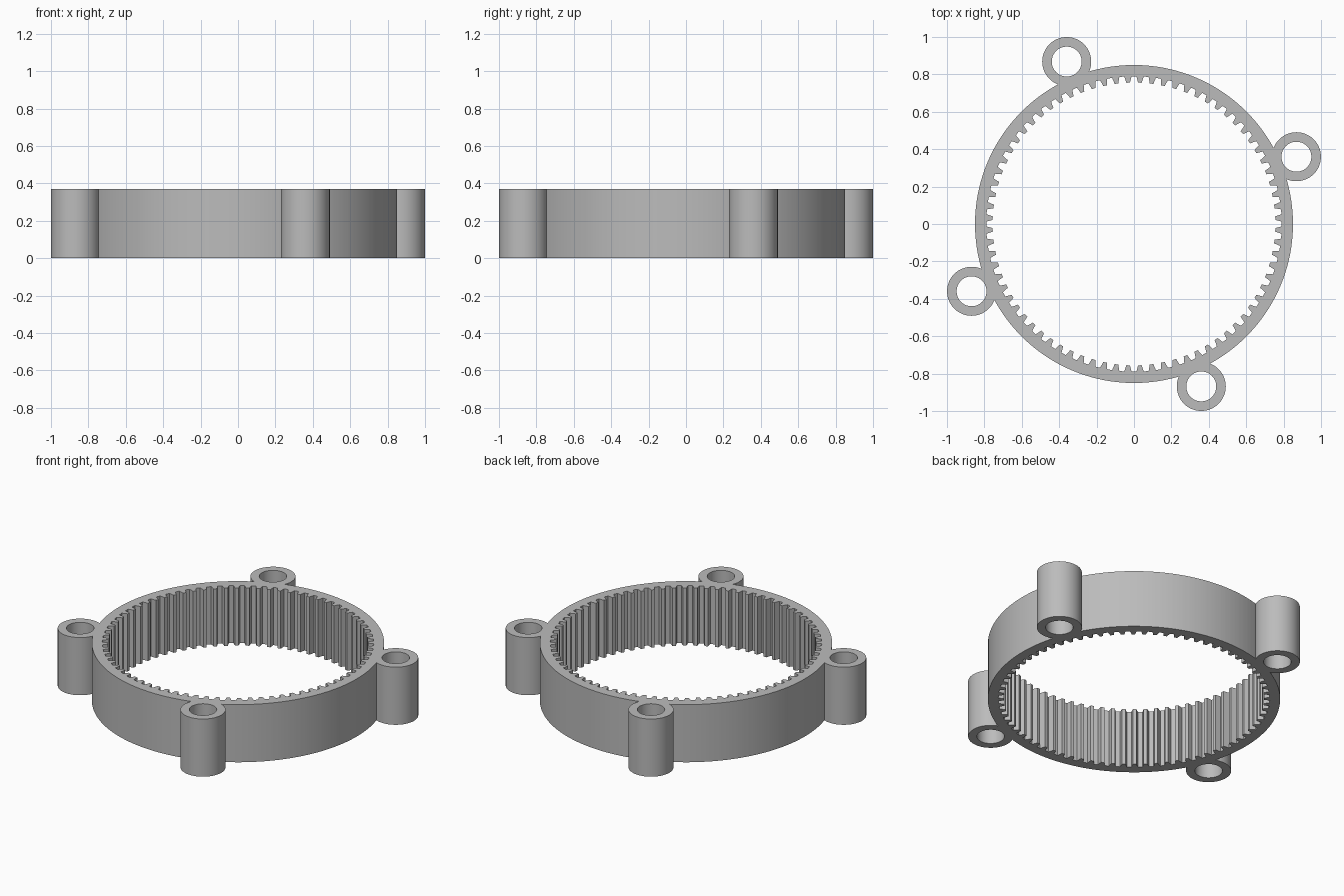
import bpy
import bmesh
from math import cos, sin, pi, radians

if "Cube" in bpy.data.objects:
    bpy.data.objects.remove(bpy.data.objects["Cube"], do_unlink=True)

HEIGHT = 0.37
OUTER, ROOT, PITCH, TIP = 0.85, 0.79, 0.774, 0.756
TEETH = 76
BOSS_DIST, BOSS_R, HOLE_R = 0.94, 0.131, 0.08

grey = bpy.data.materials.new("grey metal")
grey.use_nodes = True
colour = (0.5, 0.5, 0.5, 1)
grey.diffuse_color = colour
grey.node_tree.nodes["Principled BSDF"].inputs["Base Color"].default_value = colour


def extruded_ring(name, inner, outer, centre=(0, 0)):
    """Closed ring between two matching loops of (angle, radius), raised to HEIGHT."""
    bm = bmesh.new()

    def loop(points, z):
        return [bm.verts.new((centre[0] + r * cos(a), centre[1] + r * sin(a), z))
                for a, r in points]

    loops = [loop(inner, 0), loop(outer, 0), loop(outer, HEIGHT), loop(inner, HEIGHT)]
    n = len(inner)
    for k in range(4):
        a, b = loops[k], loops[(k + 1) % 4]
        for i in range(n):
            j = (i + 1) % n
            bm.faces.new((a[i], a[j], b[j], b[i]))
    bmesh.ops.recalc_face_normals(bm, faces=bm.faces)
    mesh = bpy.data.meshes.new(name)
    bm.to_mesh(mesh)
    bm.free()
    mesh.materials.append(grey)
    obj = bpy.data.objects.new(name, mesh)
    bpy.context.collection.objects.link(obj)
    return obj


# Toothed ring: each tooth is a tapered bump pointing inwards, gap centred on the axes
step = 2 * pi / TEETH
tooth = [(0.2, ROOT), (0.27, PITCH), (0.34, TIP), (0.66, TIP), (0.73, PITCH), (0.8, ROOT)]
teeth = [((t + f) * step, r) for t in range(TEETH) for f, r in tooth]
gear = extruded_ring("ring_gear", teeth, [(a, OUTER) for a, _ in teeth])

# Four mounting bosses with through holes, merged into the ring
bpy.context.view_layer.objects.active = gear
gear.select_set(True)
circle = [2 * pi * i / 64 for i in range(64)]
for k in range(4):
    a = radians(22.5 + 90 * k)
    boss = extruded_ring("mounting_boss", [(c, HOLE_R) for c in circle],
                         [(c, BOSS_R) for c in circle],
                         (BOSS_DIST * cos(a), BOSS_DIST * sin(a)))
    mod = gear.modifiers.new("merge_boss", "BOOLEAN")
    mod.operation = "UNION"
    mod.solver = "EXACT"
    mod.object = boss
    bpy.ops.object.modifier_apply(modifier=mod.name)
    bpy.data.objects.remove(boss, do_unlink=True)

bpy.ops.object.shade_smooth_by_angle(angle=radians(25))
